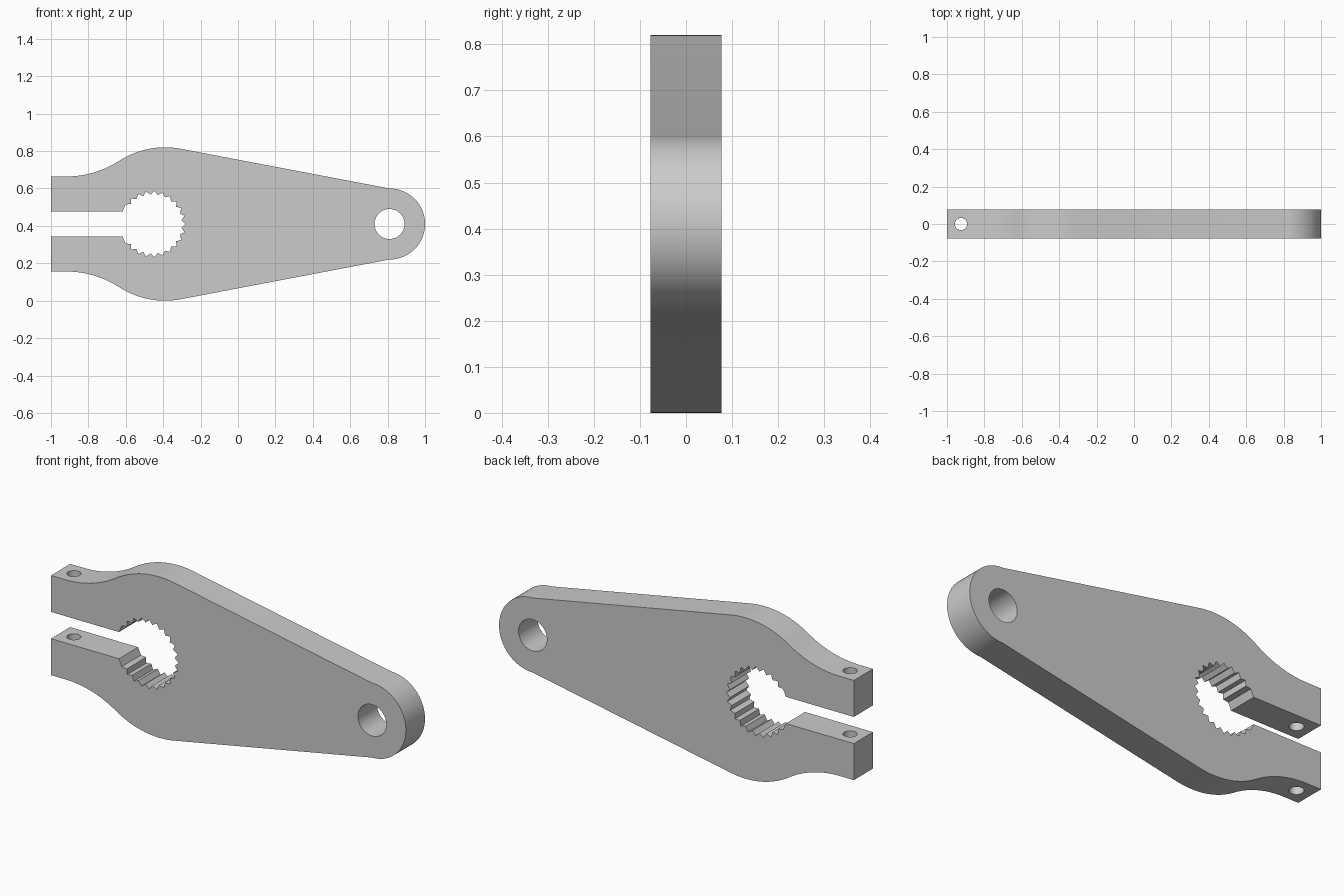
import bpy, bmesh
from math import sin, cos, asin, atan, radians, pi
from mathutils import Matrix, Vector

if "Cube" in bpy.data.objects:
    bpy.data.objects.remove(bpy.data.objects["Cube"])

MID_Z = 0.41      # height of the symmetry line
HALF_Y = 0.077    # half thickness
STEPS = 20

steel = bpy.data.materials.new("grey metal")
steel.use_nodes = True
grey = (0.6, 0.6, 0.6, 1)
steel.diffuse_color = grey
steel.node_tree.nodes["Principled BSDF"].inputs["Base Color"].default_value = grey


def arc(cx, cz, r, start, end, steps=STEPS):
    """Points on an arc, angles measured from +x."""
    return [(cx + r * cos(a), cz + r * sin(a))
            for a in (start + (end - start) * i / steps for i in range(steps + 1))]


def mirrored(points):
    return [(x, -z) for x, z in reversed(points)]


def cutter(name, radius, centre, axis):
    """Hidden cylinder used to drill a hole."""
    bm = bmesh.new()
    bmesh.ops.create_cone(bm, cap_ends=True, segments=48, radius1=radius,
                          radius2=radius, depth=2)
    turn = Vector((0, 0, 1)).rotation_difference(Vector(axis)).to_matrix().to_4x4()
    bm.transform(Matrix.Translation(centre) @ turn)
    mesh = bpy.data.meshes.new(name)
    bm.to_mesh(mesh)
    bm.free()
    mesh.materials.append(steel)
    ob = bpy.data.objects.new(name, mesh)
    bpy.context.collection.objects.link(ob)
    ob.hide_render = True
    return ob


# Upper outline: rounded end, straight taper, hub bulge, sweep into the jaw
hub_x, hub_r, hub_top, jaw_top, jaw_x = -0.39, 0.45, 0.41, 0.254, -0.92
run, drop = hub_x - jaw_x, hub_top - jaw_top
radii = (run ** 2 + drop ** 2) / (2 * drop)
lean = asin(run / radii)
sweep_r = radii - hub_r
upper = arc(0.81, 0, 0.19, 0, pi / 2, 32)
upper += arc(hub_x, hub_top - hub_r, hub_r, pi / 2 - atan(0.19), pi / 2 + lean)
upper += arc(jaw_x, jaw_top + sweep_r, sweep_r, lean - pi / 2, -pi / 2)[1:]
upper += [(-1, jaw_top), (-1, 0.068)]

# Splined bore, opened by the clamp slot
bore_x, teeth = -0.458, 25
spline = [(-0.617, 0.068)]
for k in range(20, -21, -1):
    r = 0.177 if k % 2 == 0 else 0.157
    a = k * pi / teeth
    spline.append((bore_x + r * cos(a), r * sin(a)))
spline.append((-0.617, -0.068))

# Lever body: extruded outline
outline = upper + spline + mirrored(upper)[:-1]
bm = bmesh.new()
face = bm.faces.new([bm.verts.new((x, -HALF_Y, MID_Z + z)) for x, z in outline])
solid = bmesh.ops.extrude_face_region(bm, geom=[face])
bmesh.ops.translate(bm, vec=(0, 2 * HALF_Y, 0),
                    verts=[v for v in solid["geom"] if isinstance(v, bmesh.types.BMVert)])
bmesh.ops.recalc_face_normals(bm, faces=bm.faces)
mesh = bpy.data.meshes.new("clamp_lever")
bm.to_mesh(mesh)
bm.free()
mesh.materials.append(steel)
lever = bpy.data.objects.new("clamp_lever", mesh)
bpy.context.collection.objects.link(lever)
bpy.context.view_layer.objects.active = lever
lever.select_set(True)

# Pivot hole through the rounded end, bolt hole down through both jaws
for tool in (cutter("pivot_hole_cutter", 0.08, (0.81, 0, MID_Z), (0, 1, 0)),
             cutter("bolt_hole_cutter", 0.033, (-0.925, 0, MID_Z), (0, 0, 1))):
    mod = lever.modifiers.new(tool.name, 'BOOLEAN')
    mod.operation = 'DIFFERENCE'
    mod.solver = 'EXACT'
    mod.object = tool
    bpy.ops.object.modifier_apply(modifier=mod.name)
    bpy.data.objects.remove(tool)

bpy.ops.object.shade_smooth_by_angle(angle=radians(20))
